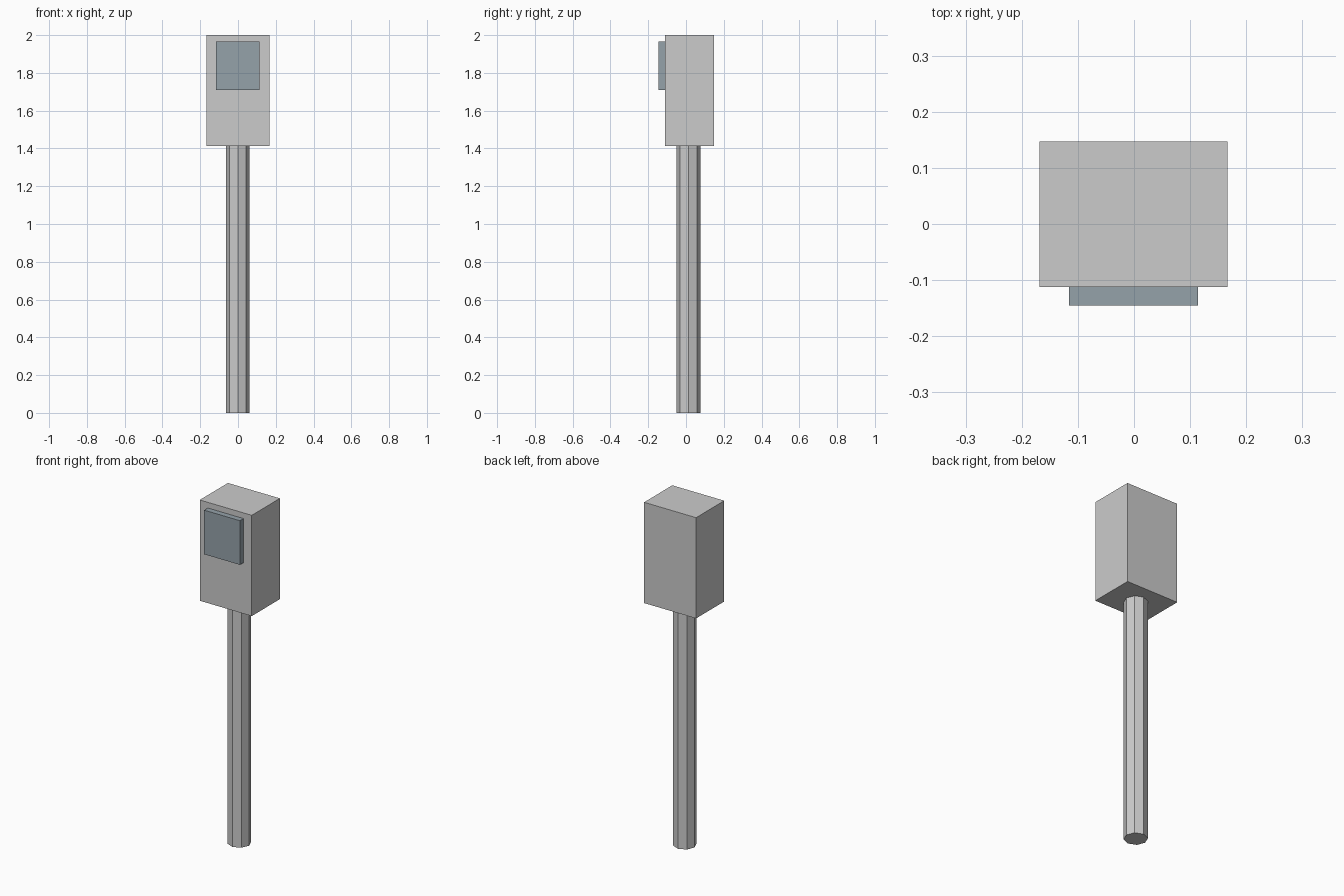
import bpy

if "Cube" in bpy.data.objects:
    bpy.data.objects.remove(bpy.data.objects["Cube"])


def box(name, lo, hi):
    """Axis-aligned box between two corners."""
    centre = [(a + b) / 2 for a, b in zip(lo, hi)]
    bpy.ops.mesh.primitive_cube_add(size=1, location=centre)
    ob = bpy.context.object
    ob.name = name
    ob.scale = [b - a for a, b in zip(lo, hi)]
    bpy.ops.object.transform_apply(location=False, rotation=False, scale=True)
    return ob


HEAD_BOTTOM = 1.413

# Eight-sided post with corners on the axes
bpy.ops.mesh.primitive_cylinder_add(vertices=8, radius=0.063, depth=HEAD_BOTTOM,
                                    location=(-0.001, 0.013, HEAD_BOTTOM / 2))
bpy.context.object.name = "post"

# Meter housing on top of the post
box("housing", (-0.168, -0.112, HEAD_BOTTOM), (0.167, 0.147, 2.0))

# Raised display panel on the front
panel = box("display_panel", (-0.116, -0.145, 1.71), (0.114, -0.112, 1.967))
mat = bpy.data.materials.new("panel_blue_grey")
mat.diffuse_color = (0.30, 0.36, 0.40, 1)
mat.use_nodes = True
mat.node_tree.nodes["Principled BSDF"].inputs["Base Color"].default_value = mat.diffuse_color
panel.data.materials.append(mat)
